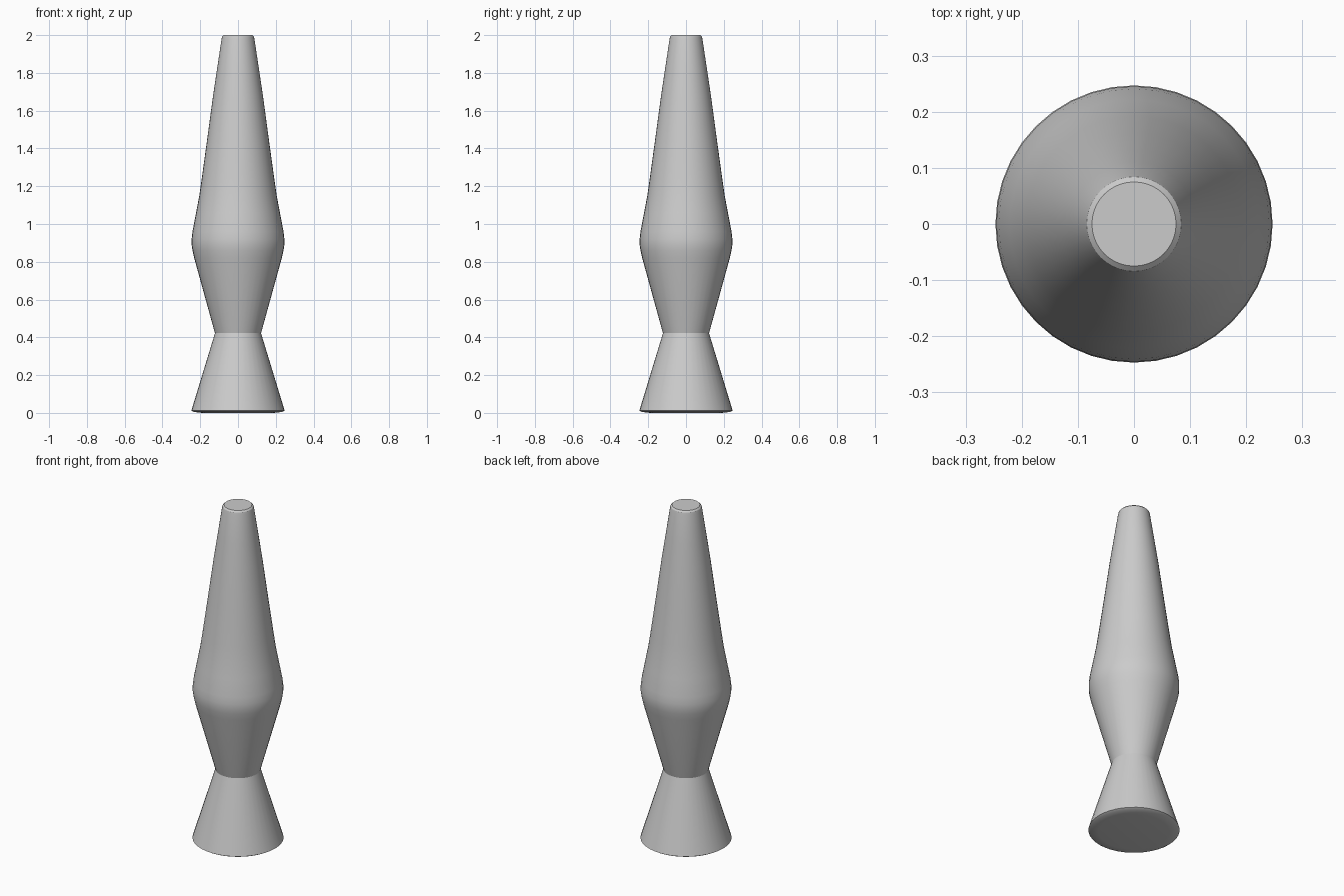
import bpy, bmesh, math

if "Cube" in bpy.data.objects:
    bpy.data.objects.remove(bpy.data.objects["Cube"])

grey = bpy.data.materials.new("plain grey")
grey.use_nodes = True
grey.diffuse_color = (0.6, 0.6, 0.6, 1)
grey.node_tree.nodes["Principled BSDF"].inputs["Base Color"].default_value = (0.6, 0.6, 0.6, 1)


def lathe(name, profile, sides=40):
    """Spin a (radius, height) profile around z and close both ends."""
    bm = bmesh.new()
    rings = [[bm.verts.new((r * math.cos(a), r * math.sin(a), z))
              for a in (math.tau * i / sides for i in range(sides))]
             for r, z in profile]
    for low, high in zip(rings, rings[1:]):
        for i in range(sides):
            j = (i + 1) % sides
            bm.faces.new((low[i], low[j], high[j], high[i]))
    bm.faces.new(rings[0][::-1])
    bm.faces.new(rings[-1])
    mesh = bpy.data.meshes.new(name)
    bm.to_mesh(mesh)
    bm.free()
    mesh.materials.append(grey)
    obj = bpy.data.objects.new(name, mesh)
    bpy.context.collection.objects.link(obj)
    bpy.ops.object.select_all(action='DESELECT')
    obj.select_set(True)
    bpy.context.view_layer.objects.active = obj
    bpy.ops.object.shade_smooth_by_angle(angle=math.radians(30))
    return obj


# Flared foot with a slightly chamfered rim
lathe("flared_base", [(0.19, 0), (0.235, 0.005), (0.247, 0.012), (0.122, 0.422)])

# Cup, swollen shoulder, long tapering bottle and rounded cap
lathe("lamp_body", [
    (0.122, 0.422), (0.232, 0.82), (0.241, 0.86), (0.2455, 0.89), (0.2455, 0.92),
    (0.241, 0.96), (0.222, 1.06), (0.205, 1.15), (0.192, 1.24), (0.163, 1.45),
    (0.132, 1.68), (0.111, 1.82), (0.087, 1.98), (0.084, 1.992), (0.075, 2.0)])
